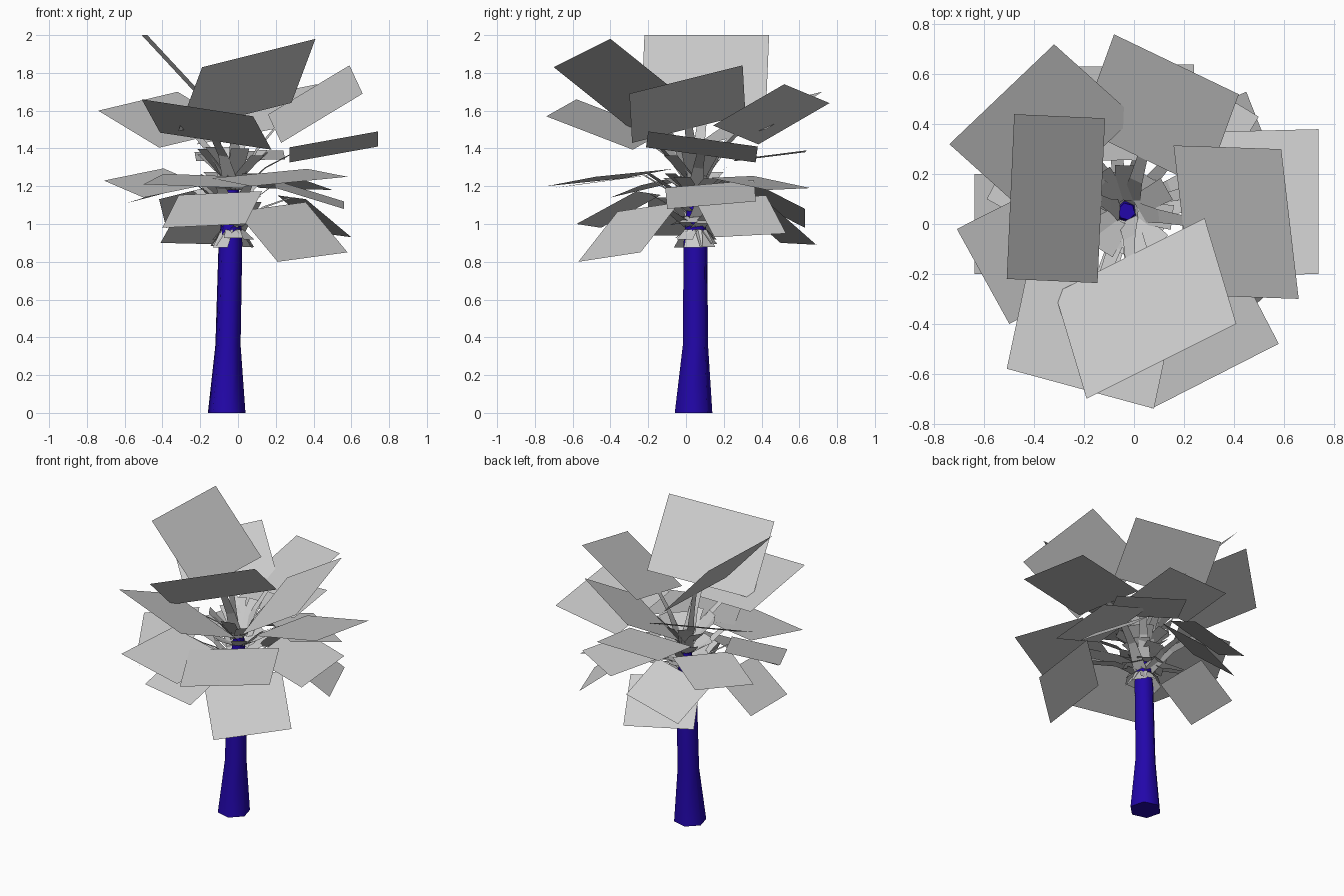
import bpy, bmesh, math, random
from mathutils import Vector

random.seed(4)
cube = bpy.data.objects.get("Cube")
if cube:
    bpy.data.objects.remove(cube, do_unlink=True)


def material(name, color):
    m = bpy.data.materials.new(name)
    m.use_nodes = True
    m.diffuse_color = (*color, 1)
    m.node_tree.nodes["Principled BSDF"].inputs["Base Color"].default_value = (*color, 1)
    return m


BLUE = material("trunk_blue", (0.016, 0.002, 0.4))
GREY = material("leaf_grey", (0.6, 0.6, 0.6))


def finish(name, bm, mat):
    mesh = bpy.data.meshes.new(name)
    bm.to_mesh(mesh)
    bm.free()
    mesh.materials.append(mat)
    obj = bpy.data.objects.new(name, mesh)
    bpy.context.collection.objects.link(obj)


def strip(bm, points, widths, side):
    # flat ribbon along a path
    side = side.normalized()
    rows = [(bm.verts.new(p - side * w), bm.verts.new(p + side * w))
            for p, w in zip(points, widths)]
    for near, far in zip(rows, rows[1:]):
        bm.faces.new((near[0], near[1], far[1], far[0]))


def inner_edge(a, b):
    # square the card off towards the crown; higher leaves tilt up, lower ones hang
    edge = b - a
    level = Vector((edge.x, edge.y, 0))
    along = level.normalized()
    inward = Vector((-along.y, along.x, 0))
    drop = .56 * ((a.z + b.z) / 2 - 1.3)
    shift = edge.z * drop / level.length
    length = .81 * edge.length
    run = math.sqrt(length ** 2 - drop ** 2 - shift ** 2)
    step = inward * run + along * shift - Vector((0, 0, drop))
    return b + step, a + step


def build_leaf(name, a, b):
    # order the outer corners so that the card faces up
    if a.x * b.y - a.y * b.x < 0:
        a, b = b, a
    c, d = inner_edge(a, b)
    bm = bmesh.new()
    bm.faces.new([bm.verts.new(p) for p in (a, b, c, d)])
    # arched stem from the crown into the leaf, broad at its base
    end = (c + d) / 2
    out = ((a + b) / 2 - end).normalized()
    start = Vector((-.03, .05, min(1.22, max(.98, end.z - .2))))
    start += Vector((out.x, out.y, 0)) * .04
    middle = (start + end) / 2 + Vector((0, 0, .03))
    strip(bm, (start, middle, end, end + out * .06), (.045, .028, .022, .018), d - c)
    finish("leaf_" + name, bm, GREY)


# Six-sided tapering trunk: centre x, centre y, height, radius
bm = bmesh.new()
rings = []
for cx, cy, z, r in ((-.06, .04, 0, .103), (-.053, .05, .36, .069),
                     (-.04, .05, .9, .065), (-.03, .05, 1.22, .035)):
    rings.append([bm.verts.new((cx + r * math.cos(a), cy + r * math.sin(a), z))
                  for a in (math.radians(45 + 60 * i) for i in range(6))])
for lo, hi in zip(rings, rings[1:]):
    for i in range(6):
        j = (i + 1) % 6
        bm.faces.new((lo[i], lo[j], hi[j], hi[i])).smooth = True
# flat caps with sharp rims
for cap in (rings[0][::-1], rings[-1]):
    for e in bm.faces.new(cap).edges:
        e.smooth = False
finish("trunk", bm, BLUE)

# Leaf cards: the two outer corners of each
leaves = {
    "top_left": ((-.51, -.22, 2), (-.48, .44, 2)),
    "top_front": ((.41, -.4, 1.98), (-.19, -.7, 1.83)),
    "top_right": ((.59, .3, 1.84), (.66, -.3, 1.69)),
    "top_back": ((-.08, .76, 1.64), (.42, .52, 1.74)),
    "top_back_left": ((-.74, .32, 1.6), (-.32, .72, 1.7)),
    "high_front": ((-.51, -.58, 1.66), (.08, -.74, 1.57)),
    "high_right": ((.74, -.2, 1.49), (.74, .38, 1.41)),
    "high_back": ((-.23, .63, 1.38), (.24, .64, 1.39)),
    "middle_front_right": ((.58, -.48, 1.25), (.07, -.74, 1.2)),
    "middle_front_left": ((-.5, -.57, 1.21), (.02, -.7, 1.19)),
    "middle_left": ((-.71, -.02, 1.23), (-.5, -.4, 1.14)),
    "middle_right": ((.56, -.1, 1.08), (.56, .37, 1.12)),
    "middle_back_right": ((.12, .66, 1.19), (.5, .43, 1.18)),
    "middle_back": ((-.38, .63, .98), (.02, .63, 1.08)),
    "middle_back_left": ((-.59, .1, 1.11), (-.4, .47, 1.16)),
    "low_front_left": ((-.4, -.45, .98), (.04, -.58, 1)),
    "low_front_right": ((.21, -.57, .8), (.58, -.24, .85)),
    "low_right": ((.6, .15, .93), (.45, .53, .95)),
    "low_back": ((-.41, .5, .9), (0, .69, .89)),
    "low_left": ((-.64, -.2, .94), (-.64, .2, .94)),
}
for name, corners in leaves.items():
    build_leaf(name, *map(Vector, corners))

# Short leaf bases wrapped around the crown in tiers, opening upwards
bm = bmesh.new()
tiers, count = 5, 9
for tier in range(tiers):
    for i in range(count):
        turn = math.tau * (i + .5 * (tier % 2)) / count + random.uniform(-.2, .2)
        out = Vector((math.cos(turn), math.sin(turn), 0))
        base = Vector((-.03, .05, .97 + .07 * tier)) + out * .045
        rise = .05 * tier - .07 + random.uniform(-.03, .03)
        tip = base + out * (.06 + .02 * tier) + Vector((0, 0, rise))
        strip(bm, (base, tip), (.04, .05), Vector((-out.y, out.x, 0)))
finish("leaf_bases", bm, GREY)
